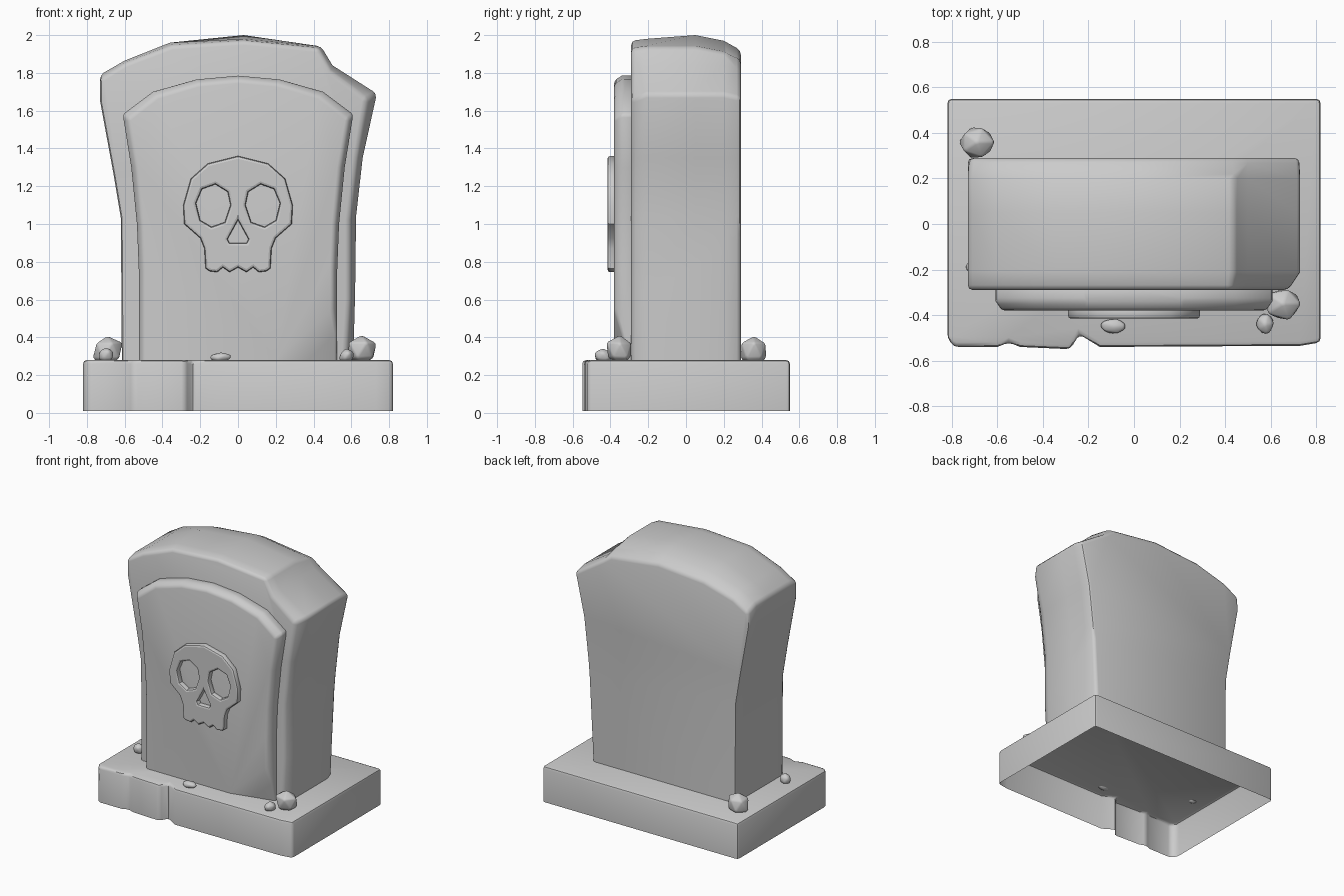
import bpy, bmesh, random
from mathutils import Vector

if "Cube" in bpy.data.objects:
    bpy.data.objects.remove(bpy.data.objects["Cube"])

random.seed(4)


def finish(name, bm, width=0.02, segments=2, angle=0.6):
    """Turn a bmesh into a bevelled, smooth shaded object."""
    bmesh.ops.recalc_face_normals(bm, faces=bm.faces)
    me = bpy.data.meshes.new(name)
    ob = bpy.data.objects.new(name, me)
    bpy.context.collection.objects.link(ob)
    # open undersides
    bottoms = [f for f in bm.faces if f.normal.z < -0.99 and name != "rubble"
               and f.calc_center_median().z < 0.3]
    bmesh.ops.delete(bm, geom=bottoms, context='FACES_ONLY')
    bm.to_mesh(me)
    bm.free()
    bpy.ops.object.select_all(action='DESELECT')
    ob.select_set(True)
    bpy.context.view_layer.objects.active = ob
    mod = ob.modifiers.new("worn_edges", 'BEVEL')
    mod.width, mod.segments, mod.angle_limit = width, segments, angle
    bpy.ops.object.modifier_apply(modifier=mod.name)
    bpy.ops.object.shade_smooth_by_angle(angle=0.7)
    return ob


def loft(rings):
    """Closed skin through rings of equal point count, capped at both ends."""
    bm = bmesh.new()
    vs = [[bm.verts.new(p) for p in r] for r in rings]
    n = len(rings[0])
    for a, b in zip(vs, vs[1:]):
        for i in range(n):
            j = (i + 1) % n
            bm.faces.new((a[i], a[j], b[j], b[i]))
    bm.faces.new(vs[0])
    bm.faces.new(vs[-1])
    return bm


def at_y(y, profile):
    return [(x, y, z) for x, z in profile]


# Plinth: plan outline with chipped front edge
plan = [(-.82, .55), (-.82, -.50), (-.79, -.54), (-.60, -.54), (-.55, -.52), (-.50, -.54),
        (-.28, -.55), (-.24, -.485), (-.15, -.54), (.73, -.535), (.82, -.52), (.82, .55)]
finish("plinth", loft([[(x, y, z) for x, y in plan] for z in (0.01, 0.28)]))

# Headstone: flared slab, broken top, shaved lower right corner
left = [(-.73, 1.65), (-.66, 1.27), (-.62, 1.03), (-.615, .28)]
front = [(.57, .28), (.59, .6), (.59, 1.02), (.63, 1.35), (.68, 1.66), (.49, 1.81),
         (.43, 1.93), (.03, 1.97), (-.35, 1.945), (-.60, 1.85), (-.73, 1.77)] + left
second = [(.61, .28), (.62, .63), (.625, 1.04), (.66, 1.35), (.735, 1.69), (.50, 1.84),
          (.44, 1.94), (.03, 1.98), (-.36, 1.96), (-.60, 1.865), (-.73, 1.79)] + left
ridge = [(x, z + (0.02 if abs(x) < .1 else 0)) for x, z in second]
ridge[1] = (.62, .78)
third = [(x, z - (0.03 if 1.9 < z else 0)) for x, z in ridge]
third[1] = (.62, .87)
back = [(.58, .28), (.615, .93), (.625, 1.04), (.66, 1.35), (.73, 1.67), (.50, 1.82),
        (.43, 1.87), (.03, 1.92), (-.35, 1.89), (-.60, 1.82), (-.72, 1.75)] + left
finish("headstone", loft([at_y(-.29, front), at_y(-.21, second), at_y(.05, ridge),
                          at_y(.20, third), at_y(.29, back)]), 0.022)

# Raised front panel with a broken lower right corner
half = [(.525, .28), (.525, .75), (.535, 1.0), (.565, 1.3), (.61, 1.58), (.45, 1.70), (.22, 1.765)]
outline = half + [(0, 1.785)] + [(-x, z) for x, z in reversed(half)]
inner = [(x * 0.955, z - 0.025 if z > 1.4 else z) for x, z in outline]
bm = loft([at_y(-.27, outline), at_y(-.34, outline), at_y(-.38, inner)])
a, b, c = Vector((.50, -.38, .55)), Vector((.20, -.38, .28)), Vector((.54, -.30, .28))
no = (b - a).cross(c - a).normalized()
if no.y > 0:
    no.negate()
cut = bmesh.ops.bisect_plane(bm, geom=bm.verts[:] + bm.edges[:] + bm.faces[:], plane_co=a,
                             plane_no=no, clear_outer=True)["geom_cut"]
bmesh.ops.holes_fill(bm, edges=[e for e in cut if isinstance(e, bmesh.types.BMEdge)], sides=0)
finish("front_panel", bm, 0.015)

# Skull relief: filled curve with eye and nose openings
side = [(.16, 1.32), (.25, 1.24), (.29, 1.10), (.285, 1.00), (.20, .925), (.178, .87),
        (.172, .765), (.15, .75), (.11, .745), (.08, .77), (.045, .745)]
skull = [(0, 1.36)] + side + [(0, .77)] + [(-x, z) for x, z in reversed(side)]
eye = [(.04, 1.10), (.055, 1.17), (.12, 1.21), (.19, 1.185), (.222, 1.11),
       (.20, 1.02), (.14, .985), (.07, 1.01)]
nose = [(0, 1.02), (.055, .92), (.045, .90), (-.045, .90), (-.055, .92)]
cu = bpy.data.curves.new("skull_relief", 'CURVE')
cu.dimensions, cu.fill_mode = '2D', 'BOTH'
cu.extrude, cu.bevel_depth, cu.bevel_resolution, cu.offset = 0.012, 0.014, 1, -0.014
for loop in (skull, eye, [(-x, z) for x, z in eye], nose):
    sp = cu.splines.new('POLY')
    sp.points.add(len(loop) - 1)
    for p, (x, z) in zip(sp.points, loop):
        p.co = (x, z, 0, 1)
    sp.use_cyclic_u = True
ob = bpy.data.objects.new("skull_relief", cu)
bpy.context.collection.objects.link(ob)
ob.rotation_euler.x = 1.570796
ob.location.y = -0.39
bpy.ops.object.select_all(action='DESELECT')
ob.select_set(True)
bpy.context.view_layer.objects.active = ob
bpy.ops.object.convert(target='MESH')
bpy.ops.object.shade_smooth_by_angle(angle=0.6)

# Rubble around the foot: centre and half sizes
for loc, size in [((.655, -.35, .33), (.085, .075, .085)), ((.575, -.44, .30), (.042, .05, .04)),
                  ((-.09, -.45, .295), (.065, .036, .027)), ((-.69, .36, .33), (.08, .075, .085)),
                  ((-.70, -.19, .305), (.045, .04, .045))]:
    bm = bmesh.new()
    bmesh.ops.create_icosphere(bm, subdivisions=1, radius=1)
    for v in bm.verts:
        k = random.uniform(0.9, 1.15)
        v.co = Vector(loc) + Vector([v.co[i] * size[i] * k for i in range(3)])
    finish("rubble", bm, 0.008, 2, 0.4)
